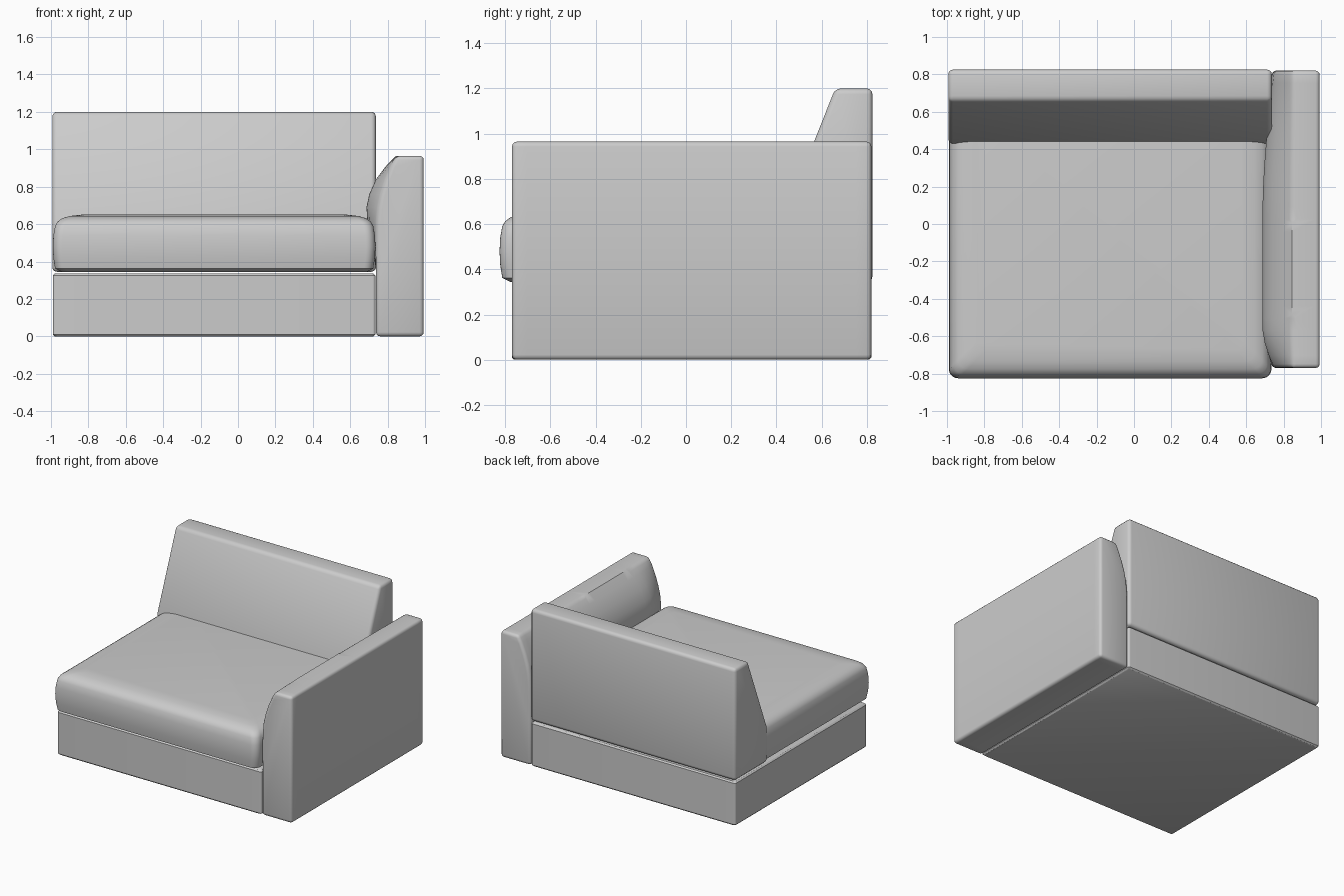
import bpy, bmesh, math

cube = bpy.data.objects.get("Cube")
if cube:
    bpy.data.objects.remove(cube, do_unlink=True)

GREY = (0.6, 0.6, 0.6, 1)
fabric = bpy.data.materials.new("grey_fabric")
fabric.use_nodes = True
fabric.diffuse_color = GREY
fabric.node_tree.nodes["Principled BSDF"].inputs["Base Color"].default_value = GREY


def loft(name, rings, bevel=0.0, angle=50):
    """Skin a list of equal-length point rings, cap both ends, soften the edges."""
    bm = bmesh.new()
    loops = [[bm.verts.new(p) for p in ring] for ring in rings]
    for a, b in zip(loops, loops[1:]):
        for i in range(len(a)):
            j = (i + 1) % len(a)
            bm.faces.new((a[i], a[j], b[j], b[i]))
    bm.faces.new(loops[0])
    bm.faces.new(loops[-1])
    bmesh.ops.recalc_face_normals(bm, faces=bm.faces)
    mesh = bpy.data.meshes.new(name)
    bm.to_mesh(mesh)
    bm.free()
    mesh.materials.append(fabric)
    obj = bpy.data.objects.new(name, mesh)
    bpy.context.collection.objects.link(obj)
    bpy.ops.object.select_all(action="DESELECT")
    obj.select_set(True)
    bpy.context.view_layer.objects.active = obj
    if bevel:
        mod = obj.modifiers.new("soft_edges", "BEVEL")
        mod.width = bevel
        mod.segments = 3
        mod.limit_method = "ANGLE"
        mod.angle_limit = math.radians(angle)
        bpy.ops.object.modifier_apply(modifier=mod.name)
    bpy.ops.object.shade_smooth_by_angle(angle=math.radians(40))
    return obj


def rounded_rect(x0, x1, y0, y1, inset, radius, z, steps=6):
    """Outline of a rectangle with round corners at one height."""
    x0, x1, y0, y1 = x0 + inset, x1 - inset, y0 + inset, y1 - inset
    corners = [(x1, y1), (x0, y1), (x0, y0), (x1, y0)]
    points = []
    for k, (cx, cy) in enumerate(corners):
        cx += radius if cx == x0 else -radius
        cy += radius if cy == y0 else -radius
        for s in range(steps + 1):
            a = math.pi / 2 * (k + s / steps)
            points.append((cx + radius * math.cos(a), cy + radius * math.sin(a), z))
    return points


# Base plinth
base_layers = [(0.01, 0.0), (0, 0.01), (0, 0.325), (0.01, 0.335)]
loft("base", [rounded_rect(-0.99, 0.735, -0.77, 0.82, i, 0.015, z) for i, z in base_layers])

# Seat cushion: puffed sides and a crowned top, running on under the backrest
seat_layers = [(0.05, 0.343), (0.012, 0.362), (0.003, 0.42), (0, 0.48), (0.003, 0.54), (0.012, 0.59),
               (0.025, 0.613), (0.05, 0.631), (0.09, 0.643), (0.15, 0.65)]
loft("seat_cushion",
     [rounded_rect(-0.99, 0.735, -0.825, 0.72, i, 0.05, z) for i, z in seat_layers])

# Backrest: wedge profile swept across the width
back_profile = [(0.43, 0.345), (0.43, 0.62), (0.66, 1.2), (0.825, 1.2), (0.825, 0.345)]
loft("backrest", [[(x, y, z) for y, z in back_profile] for x in (-0.993, 0.737)], 0.025, 30)

# Armrest: profile swept front to back, its inner face swelling toward the middle
# Each profile point is x, z and the amount of swell
arm_profile = [(0.993, 0.0, 0), (0.993, 0.965, 0), (0.845, 0.965, 0), (0.82, 0.915, 0.025),
               (0.79, 0.84, 0.052), (0.765, 0.76, 0.063), (0.75, 0.69, 0.063),
               (0.742, 0.61, 0.05), (0.738, 0.5, 0.02), (0.738, 0.35, 0), (0.738, 0.0, 0)]
arm_front, arm_back, sections = -0.77, 0.82, 24
arm_rings = []
for k in range(sections + 1):
    t = k / sections
    y = arm_front + (arm_back - arm_front) * t
    swell = min(1, t / 0.14) * min(1, (1 - t) / 0.5)
    swell = math.sin(swell * math.pi / 2)
    arm_rings.append([(x - s * swell, y, z) for x, z, s in arm_profile])
loft("armrest", arm_rings, 0.022, 45)
